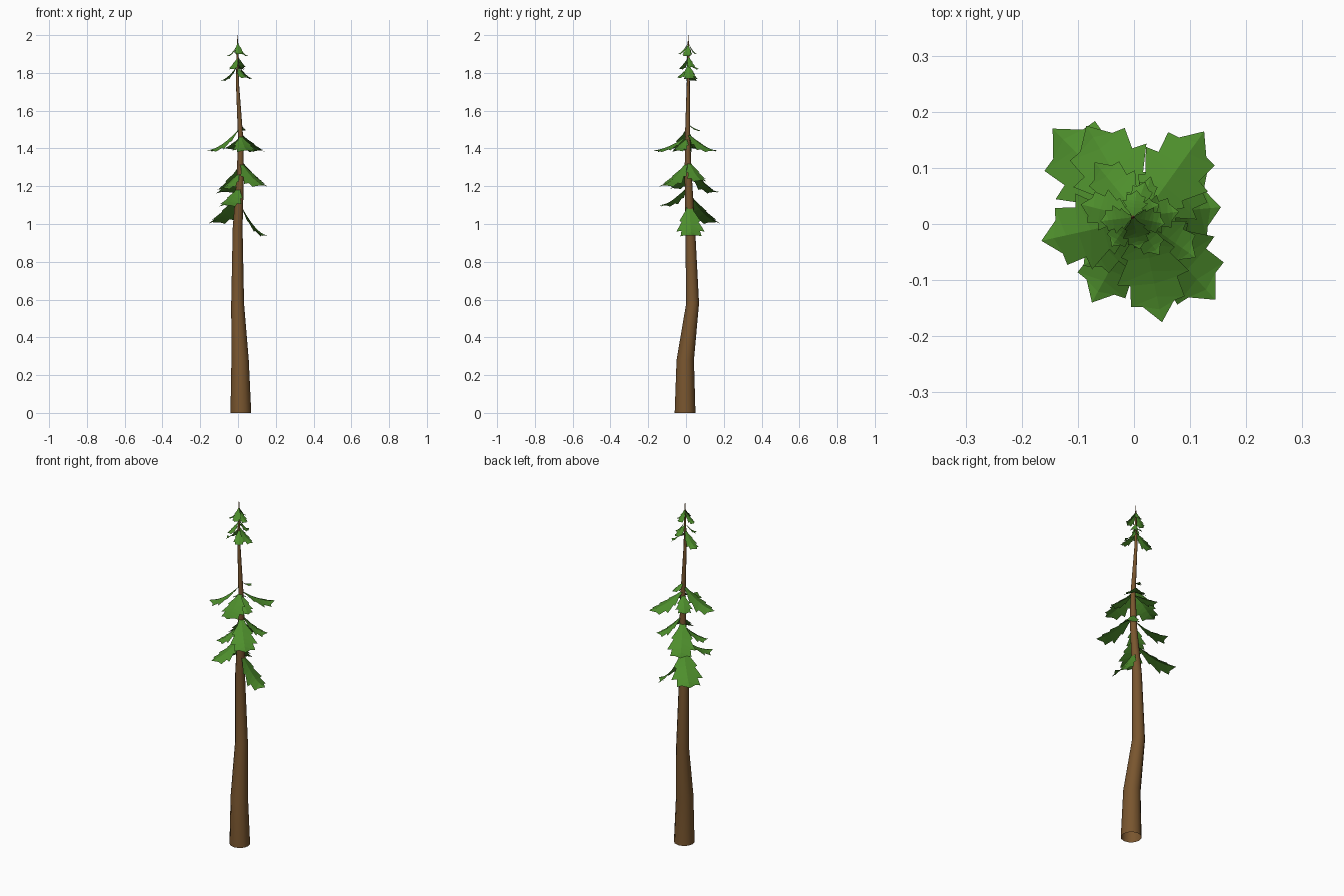
import bpy, bmesh, math
from mathutils import Vector

if "Cube" in bpy.data.objects:
    bpy.data.objects.remove(bpy.data.objects["Cube"])


def material(name, rgb):
    m = bpy.data.materials.new(name)
    m.diffuse_color = (*rgb, 1)
    m.use_nodes = True
    m.node_tree.nodes["Principled BSDF"].inputs["Base Color"].default_value = m.diffuse_color
    return m


BARK = material("brown bark", (0.19, 0.092, 0.028))
NEEDLE = material("green needles", (0.075, 0.27, 0.025))


def finish(bm, name, mat):
    me = bpy.data.meshes.new(name)
    bm.to_mesh(me)
    bm.free()
    me.materials.append(mat)
    ob = bpy.data.objects.new(name, me)
    bpy.context.collection.objects.link(ob)
    return ob


# Trunk stations: x, y, z, radius
TRUNK = [(.015, -.005, 0, .055), (.011, -.004, .28, .046), (-.002, .035, .58, .034),
         (-.002, .022, .98, .026), (.012, .012, 1.25, .019), (.014, .008, 1.45, .014),
         (-.003, .012, 1.75, .008), (-.002, .012, 1.92, .005), (-.002, .012, 2.0, .001)]


def trunk_at(z):
    for a, b in zip(TRUNK, TRUNK[1:]):
        if z <= b[2]:
            f = (z - a[2]) / (b[2] - a[2])
            return Vector((a[0] + (b[0] - a[0]) * f, a[1] + (b[1] - a[1]) * f, z))


# Trunk: rings bridged together, open at the foot
bm = bmesh.new()
N = 12
rings = [[bm.verts.new((x + r * math.cos(2 * math.pi * i / N),
                        y + r * math.sin(2 * math.pi * i / N), z)) for i in range(N)]
         for x, y, z, r in TRUNK]
for a, b in zip(rings, rings[1:]):
    for i in range(N):
        j = (i + 1) % N
        bm.faces.new((a[i], a[j], b[j], b[i]))
bm.faces.new(rings[-1])
for f in bm.faces:
    f.smooth = True
finish(bm, "trunk", BARK)

# Jagged half outline of a frond: position along rib, half width (of length)
OUTLINE = [(0, .03), (.16, .10), (.32, .24), (.36, .19), (.57, .32),
           (.60, .21), (.80, .24), (.82, .14), (1, 0)]


def frond(name, tip, z0, width=1.0):
    """A folded leaf sheet that droops from the trunk and levels out at its tip."""
    root, tip = trunk_at(z0), Vector(tip)
    flat = Vector((tip.x - root.x, tip.y - root.y, 0))
    length = (tip - root).length
    side = Vector((-flat.y, flat.x, 0)).normalized()

    def rib(t):
        return root + flat * t + Vector((0, 0, (tip.z - z0) * (1 - (1 - t) ** 1.7)))

    bm = bmesh.new()
    mid = [bm.verts.new(rib(i / 8)) for i in range(9)]
    for s in (-1, 1):
        edge = []
        for i, (t, w) in enumerate(OUTLINE[:-1]):
            w *= length * width
            edge.append(bm.verts.new(rib(t) + side * s * w - Vector((0, 0, w * .3))))
        edge.append(mid[-1])
        for i in range(8):
            q = [mid[i], mid[i + 1], edge[i + 1], edge[i]]
            if i == 7:
                q = [mid[7], mid[8], edge[7]]
            bm.faces.new(q if s < 0 else q[::-1])
    bmesh.ops.recalc_face_normals(bm, faces=bm.faces)
    if sum(f.normal.z for f in bm.faces) < 0:
        bmesh.ops.reverse_faces(bm, faces=bm.faces)
    finish(bm, name, NEEDLE)


# Large lower fronds: tip, root height
LOWER = [((.155, .03, .94), 1.12), ((-.145, .17, 1.01), 1.16), ((-.075, -.14, 1.10), 1.20),
         ((.145, -.135, 1.205), 1.33), ((-.085, .175, 1.17), 1.31), ((.13, .09, 1.23), 1.34),
         ((-.09, -.075, 1.19), 1.28), ((.125, .165, 1.39), 1.48), ((-.165, -.03, 1.39), 1.51),
         ((.05, -.175, 1.39), 1.47), ((.11, -.06, 1.39), 1.46), ((-.07, .11, 1.40), 1.46)]
for i, (tip, z0) in enumerate(LOWER):
    frond(f"lower_frond_{i + 1}", tip, z0)
frond("short_frond", (.03, .085, 1.495), 1.53, .8)

# Small crown fronds
CROWN = [((-.095, .035, 1.76), 1.84), ((.08, .022, 1.77), 1.85), ((.045, -.055, 1.775), 1.83),
         ((.02, .075, 1.82), 1.87), ((-.04, -.04, 1.82), 1.88), ((.045, .035, 1.83), 1.89),
         ((-.06, .005, 1.89), 1.95), ((.055, .0, 1.89), 1.95), ((.01, -.045, 1.90), 1.96),
         ((.005, .06, 1.90), 1.96)]
for i, (tip, z0) in enumerate(CROWN):
    frond(f"crown_frond_{i + 1}", tip, z0, .95)
